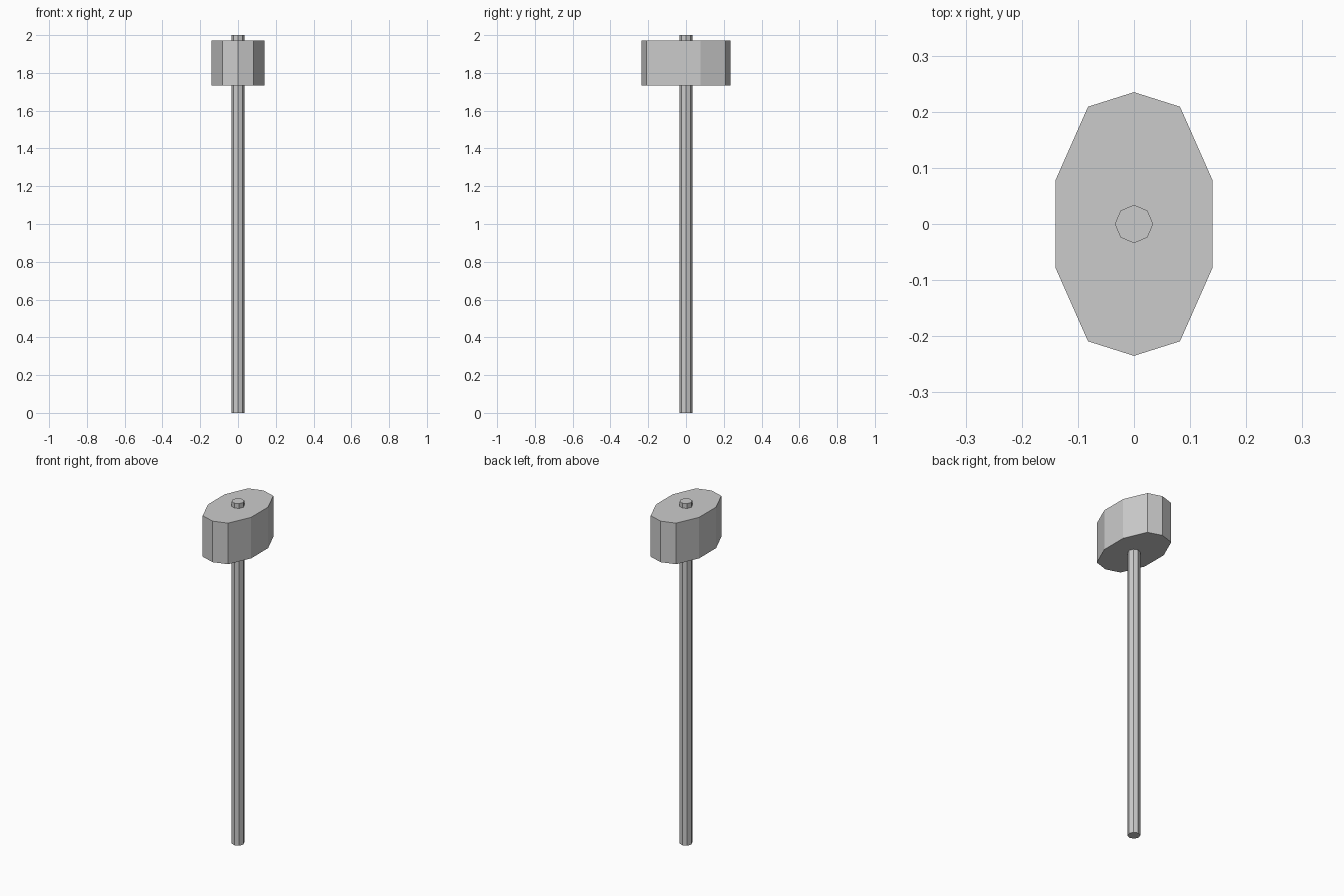
import bpy, bmesh, math

if "Cube" in bpy.data.objects:
    bpy.data.objects.remove(bpy.data.objects["Cube"])

def prism(name, outline, z0, z1):
    """Flat-shaded vertical prism from a counter-clockwise outline."""
    bm = bmesh.new()
    base = bm.faces.new([bm.verts.new((x, y, z0)) for x, y in outline])
    top = bmesh.ops.extrude_face_region(bm, geom=[base], use_keep_orig=True)
    verts = [g for g in top["geom"] if isinstance(g, bmesh.types.BMVert)]
    bmesh.ops.translate(bm, verts=verts, vec=(0, 0, z1 - z0))
    bmesh.ops.recalc_face_normals(bm, faces=bm.faces)
    mesh = bpy.data.meshes.new(name)
    bm.to_mesh(mesh)
    bm.free()
    obj = bpy.data.objects.new(name, mesh)
    bpy.context.collection.objects.link(obj)
    return obj

# Octagonal handle running through the head
r = 0.034
prism("handle", [(r * math.cos(i * math.pi / 4), r * math.sin(i * math.pi / 4))
                 for i in range(8)], 0, 2)

# Ten-sided head: half outline, turned half way round for the other half
half = [(0, -0.235), (0.082, -0.209), (0.14, -0.078), (0.14, 0.078), (0.082, 0.209)]
prism("hammer_head", half + [(-x, -y) for x, y in half], 1.732, 1.972)
